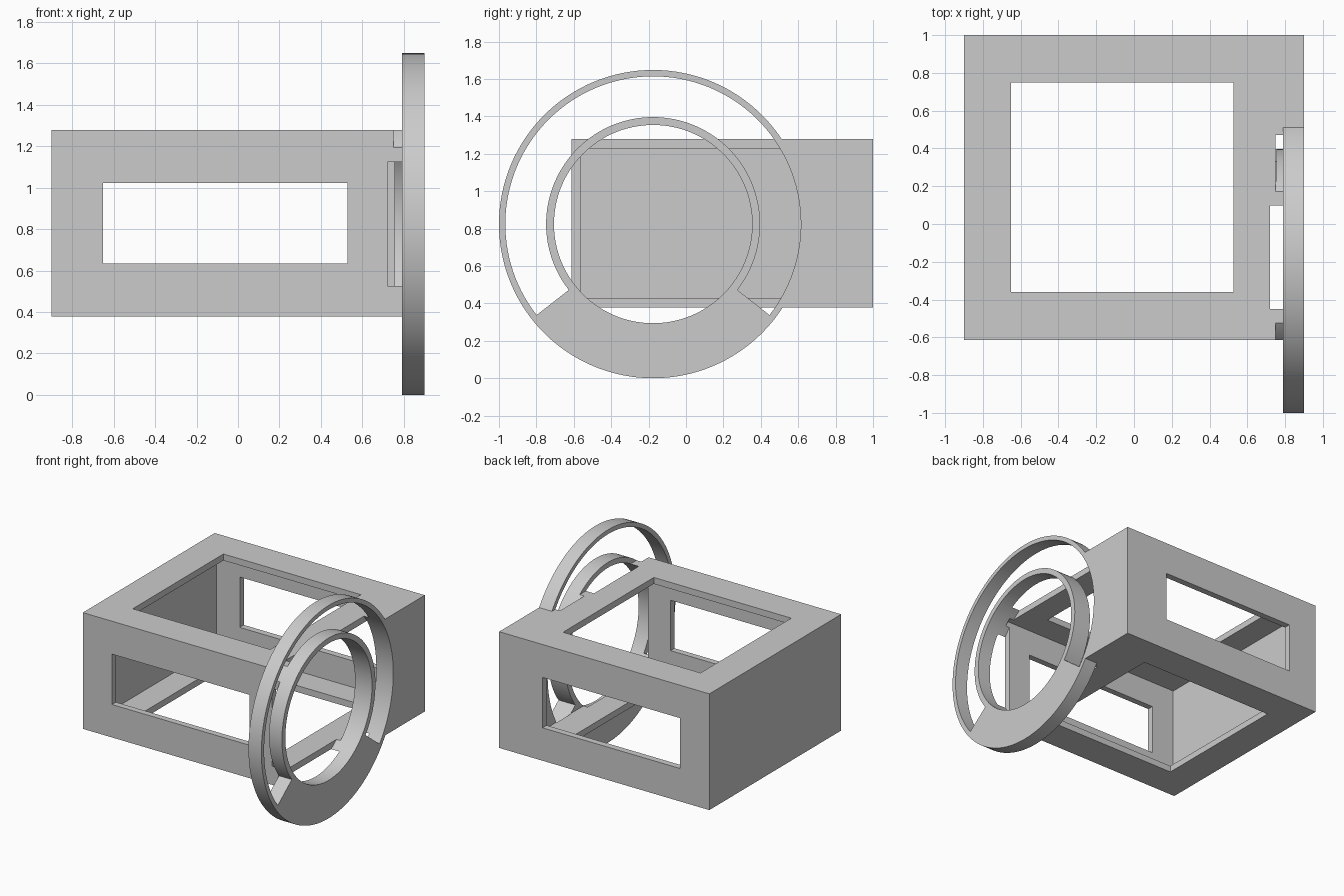
import bpy, bmesh, math
from mathutils import Matrix, Vector

old = bpy.data.objects.get("Cube")
if old:
    bpy.data.objects.remove(old, do_unlink=True)

CY, CZ = -0.176, 0.824            # ring axis
R_OUT, R_RIM, R_MID, R_IN = 0.824, 0.79, 0.572, 0.53
SEG = 128

grey = bpy.data.materials.new("plain_grey")
grey.use_nodes = True
colour = (0.6, 0.6, 0.6, 1)
grey.diffuse_color = colour
grey.node_tree.nodes["Principled BSDF"].inputs["Base Color"].default_value = colour


def finish(name, bm):
    bmesh.ops.recalc_face_normals(bm, faces=bm.faces)
    mesh = bpy.data.meshes.new(name)
    bm.to_mesh(mesh)
    bm.free()
    mesh.materials.append(grey)
    obj = bpy.data.objects.new(name, mesh)
    bpy.context.collection.objects.link(obj)
    return obj


def block(name, lo, hi):
    lo, hi = Vector(lo), Vector(hi)
    bm = bmesh.new()
    bmesh.ops.create_cube(bm, size=1, matrix=Matrix.Translation((lo + hi) / 2) @ Matrix.Diagonal((*(hi - lo), 1)))
    return finish(name, bm)


def prism(name, outline, x0, x1):
    """Extrude a (y, z) outline along x."""
    bm = bmesh.new()
    face = bm.faces.new([bm.verts.new((x0, y, z)) for y, z in outline])
    ext = bmesh.ops.extrude_face_region(bm, geom=[face])
    moved = [v for v in ext["geom"] if isinstance(v, bmesh.types.BMVert)]
    bmesh.ops.translate(bm, verts=moved, vec=(x1 - x0, 0, 0))
    return finish(name, bm)


def arc(r, a0, a1, n, closed=False):
    steps = n if closed else n + 1
    angles = [math.radians(a0 + (a1 - a0) * i / n) for i in range(steps)]
    return [(CY + r * math.cos(a), CZ + r * math.sin(a)) for a in angles]


def boolean(target, other, operation):
    mod = target.modifiers.new(other.name, 'BOOLEAN')
    mod.object, mod.operation, mod.solver = other, operation, 'EXACT'
    bpy.context.view_layer.objects.active = target
    bpy.ops.object.modifier_apply(modifier=mod.name)
    bpy.data.objects.remove(other, do_unlink=True)


# Box body with the round side plate
frame = block("box_frame_with_rings", (-0.9, -0.613, 0.378), (0.9, 1, 1.278))
boolean(frame, prism("side_disc", arc(R_OUT, 0, 360, SEG, True), 0.79, 0.9), 'UNION')

# Hollow interior, then openings through front/back and top/bottom
boolean(frame, block("cavity", (-0.85, -0.565, 0.428), (0.755, 0.95, 1.228)), 'DIFFERENCE')
boolean(frame, block("front_back_window", (-0.65, -2, 0.633), (0.528, 2, 1.023)), 'DIFFERENCE')
boolean(frame, block("top_bottom_window", (-0.65, -0.36, -1), (0.528, 0.75, 2)), 'DIFFERENCE')

# Round centre hole, and the groove that leaves a solid lower sector
boolean(frame, prism("centre_hole", arc(R_IN, 0, 360, SEG, True), 0.72, 1.2), 'DIFFERENCE')
groove = arc(R_RIM, -38, 218, 92) + arc(R_MID, 218, -38, 92)
boolean(frame, prism("ring_groove", groove, 0.75, 1.2), 'DIFFERENCE')

# Smooth round surfaces, crisp edges
bpy.ops.object.select_all(action='DESELECT')
frame.select_set(True)
bpy.context.view_layer.objects.active = frame
bpy.ops.object.shade_smooth_by_angle(angle=math.radians(25))
